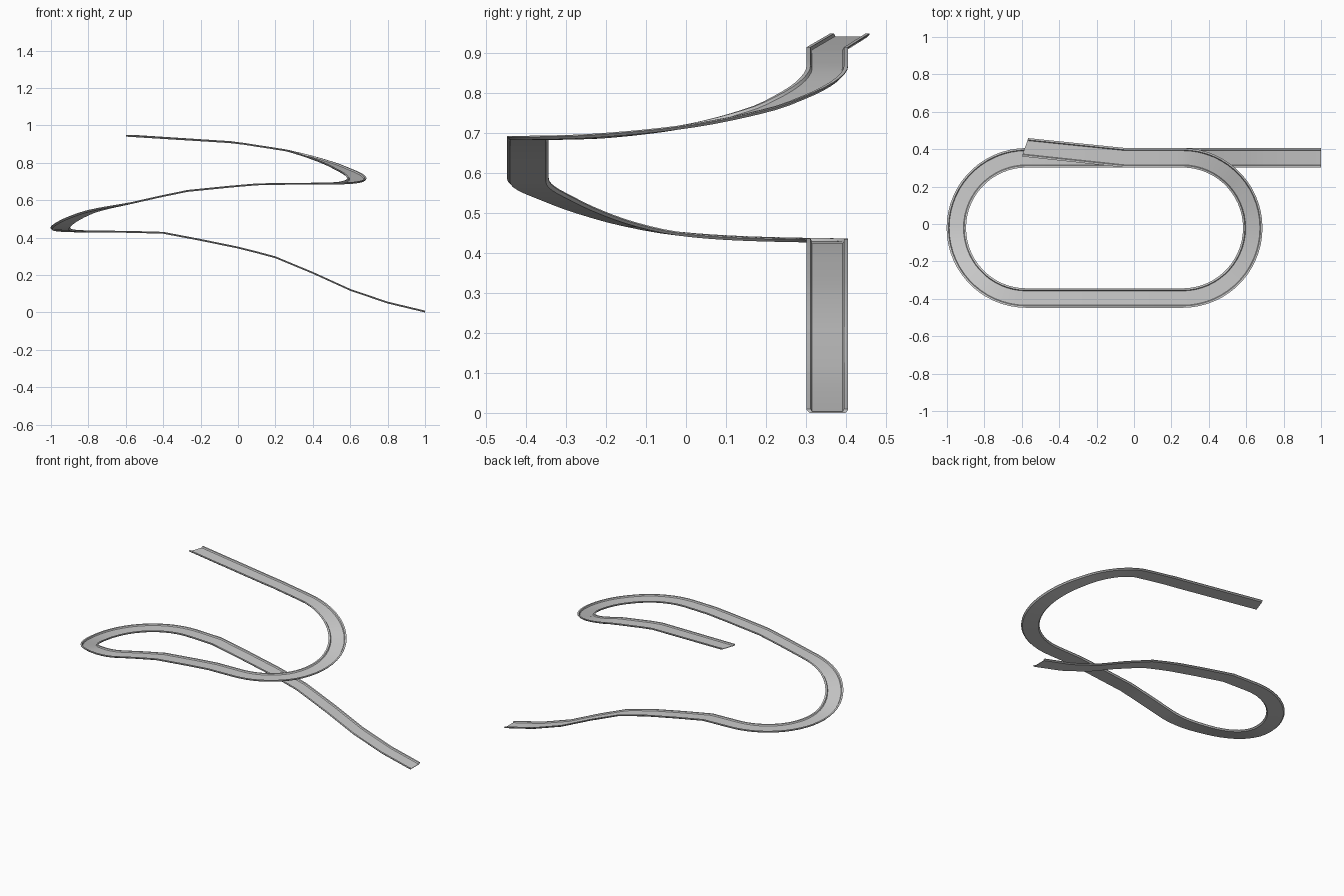
import bpy, bmesh
from math import sin, cos, radians
from mathutils import Vector

if "Cube" in bpy.data.objects:
    bpy.data.objects.remove(bpy.data.objects["Cube"])

R, CY = 0.375, -0.021      # turn radius and shared centre line of both turns
YB, YF = CY + R, CY - R    # back and front straights


def smooth_height(keys, t):
    # Catmull-Rom style height along a turn
    for i in range(len(keys) - 1):
        (t0, z0), (t1, z1) = keys[i], keys[i + 1]
        if t <= t1:
            a, b = keys[max(i - 1, 0)], keys[min(i + 2, len(keys) - 1)]
            m0 = (z1 - a[1]) / (t1 - a[0]) * (t1 - t0)
            m1 = (b[1] - z0) / (b[0] - t0) * (t1 - t0)
            u = (t - t0) / (t1 - t0)
            return ((2*u**3 - 3*u*u + 1)*z0 + (u**3 - 2*u*u + u)*m0
                    + (3*u*u - 2*u**3)*z1 + (u**3 - u*u)*m1)
    return keys[-1][1]


def turn(cx, start, keys, steps=30):
    # clockwise half circle with falling height
    pts = []
    for i in range(steps + 1):
        d = 180 * i / steps
        a = radians(start - d)
        pts.append(Vector((cx + R*cos(a), CY + R*sin(a), smooth_height(keys, d))))
    return pts


def straight(y, xz):
    return [Vector((x, y, z)) for x, z in xz]


# Centre line: launch ramp, right turn, front straight, left turn, final drop
path = [Vector((-0.5825, 0.41, 0.945)), Vector((-0.045, YB, 0.911))]
path += straight(YB, [(0.03, 0.902), (0.1, 0.891), (0.18, 0.879)])
path += turn(0.26, 90, [(0, 0.866), (15, 0.840), (41, 0.790), (55, 0.762), (87, 0.717),
                        (120, 0.694), (150, 0.689), (180, 0.688)])
path += straight(YF, [(0.1, 0.685), (-0.04, 0.673), (-0.27, 0.650), (-0.42, 0.619)])
path += turn(-0.575, 270, [(0, 0.584), (32, 0.543), (50, 0.510), (70, 0.474), (90, 0.449),
                           (120, 0.436), (180, 0.431)])
path += straight(YB, [(-0.4, 0.426), (-0.2, 0.388), (0, 0.347), (0.1, 0.322), (0.2, 0.295),
                      (0.4, 0.212), (0.6, 0.121), (0.8, 0.053), (1.0, 0.005)])

# Channel profile: flat bed with raised lips, closed loop (side, up)
half = [(0.038, 0.003), (0.042, 0.010), (0.052, 0.010), (0.052, 0.007), (0.045, 0.0)]
profile = half + [(-s, u) for s, u in reversed(half)]

bm = bmesh.new()
rings = []
for i, p in enumerate(path):
    d = path[min(i + 1, len(path) - 1)] - path[max(i - 1, 0)]
    side = Vector((d.y, -d.x, 0)).normalized()
    if i == 0:                       # slanted cut on the launch end
        side = Vector((-0.33, -0.94, 0)).normalized()
    rings.append([bm.verts.new(p + side*s + Vector((0, 0, u - 0.005))) for s, u in profile])
n = len(profile)
for a, b in zip(rings, rings[1:]):
    for j in range(n):
        k = (j + 1) % n
        bm.faces.new((a[j], a[k], b[k], b[j]))
bm.faces.new(rings[0])
bm.faces.new(rings[-1][::-1])
bmesh.ops.recalc_face_normals(bm, faces=bm.faces)
mesh = bpy.data.meshes.new("track")
bm.to_mesh(mesh)
bm.free()
track = bpy.data.objects.new("track", mesh)
bpy.context.collection.objects.link(track)
bpy.context.view_layer.objects.active = track
track.select_set(True)
bpy.ops.object.shade_smooth_by_angle(angle=radians(20))
